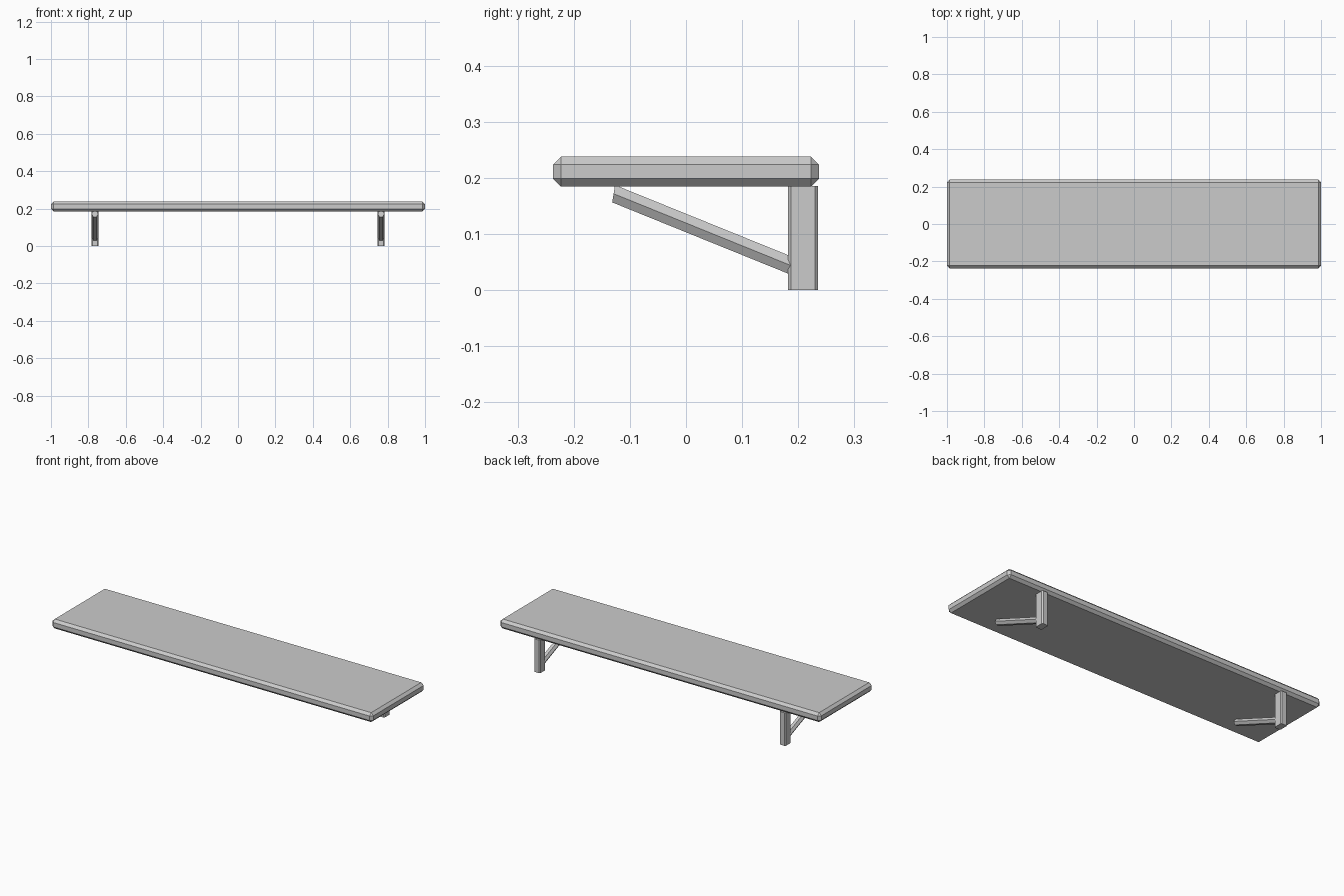
import bpy
import bmesh

cube = bpy.data.objects.get("Cube")
if cube:
    bpy.data.objects.remove(cube, do_unlink=True)

# Single light grey material
grey = bpy.data.materials.new("light_grey")
grey.use_nodes = True
colour = (0.6, 0.6, 0.6, 1)
grey.diffuse_color = colour
grey.node_tree.nodes["Principled BSDF"].inputs["Base Color"].default_value = colour


def finish(name, bm):
    bmesh.ops.recalc_face_normals(bm, faces=bm.faces)
    mesh = bpy.data.meshes.new(name)
    bm.to_mesh(mesh)
    bm.free()
    mesh.materials.append(grey)
    obj = bpy.data.objects.new(name, mesh)
    bpy.context.collection.objects.link(obj)
    return obj


def chamfered_box(name, low, high, chamfer, upright_only=False):
    bm = bmesh.new()
    bmesh.ops.create_cube(bm, size=1)
    for v in bm.verts:
        v.co = [(a + b) / 2 + c * (b - a) for a, b, c in zip(low, high, v.co)]
    edges = [e for e in bm.edges if not upright_only
             or abs(e.verts[0].co.z - e.verts[1].co.z) > chamfer]
    bmesh.ops.bevel(bm, geom=edges, offset=chamfer, segments=1,
                    affect='EDGES', profile=0.5)
    return finish(name, bm)


def brace(name, x):
    # Six-sided strut with flat top and bottom, running from shelf to post
    half_w, half_h, lean = 0.018, 0.0155, 0.0025
    section = [(-1, 0), (-0.5, 1), (0.5, 1), (1, 0), (0.5, -1), (-0.5, -1)]
    bm = bmesh.new()
    rings = []
    for y, z in ((-0.129, 0.172), (0.192, 0.042)):
        rings.append([bm.verts.new((x + u * half_w, y + v * lean, z + v * half_h))
                      for u, v in section])
    front, back = rings
    bm.faces.new(front)
    bm.faces.new(back[::-1])
    for i in range(len(section)):
        j = (i + 1) % len(section)
        bm.faces.new((front[i], front[j], back[j], back[i]))
    return finish(name, bm)


# Shelf board with chamfered edges
chamfered_box("shelf_board", (-1, -0.237, 0.185), (1, 0.237, 0.238), 0.014)

# Two brackets: wall post plus diagonal brace
for side, x in (("right", -0.765), ("left", 0.765)):
    chamfered_box(side + "_post", (x - 0.019, 0.182, 0), (x + 0.019, 0.235, 0.186),
                  0.0055, upright_only=True)
    brace(side + "_brace", x)
